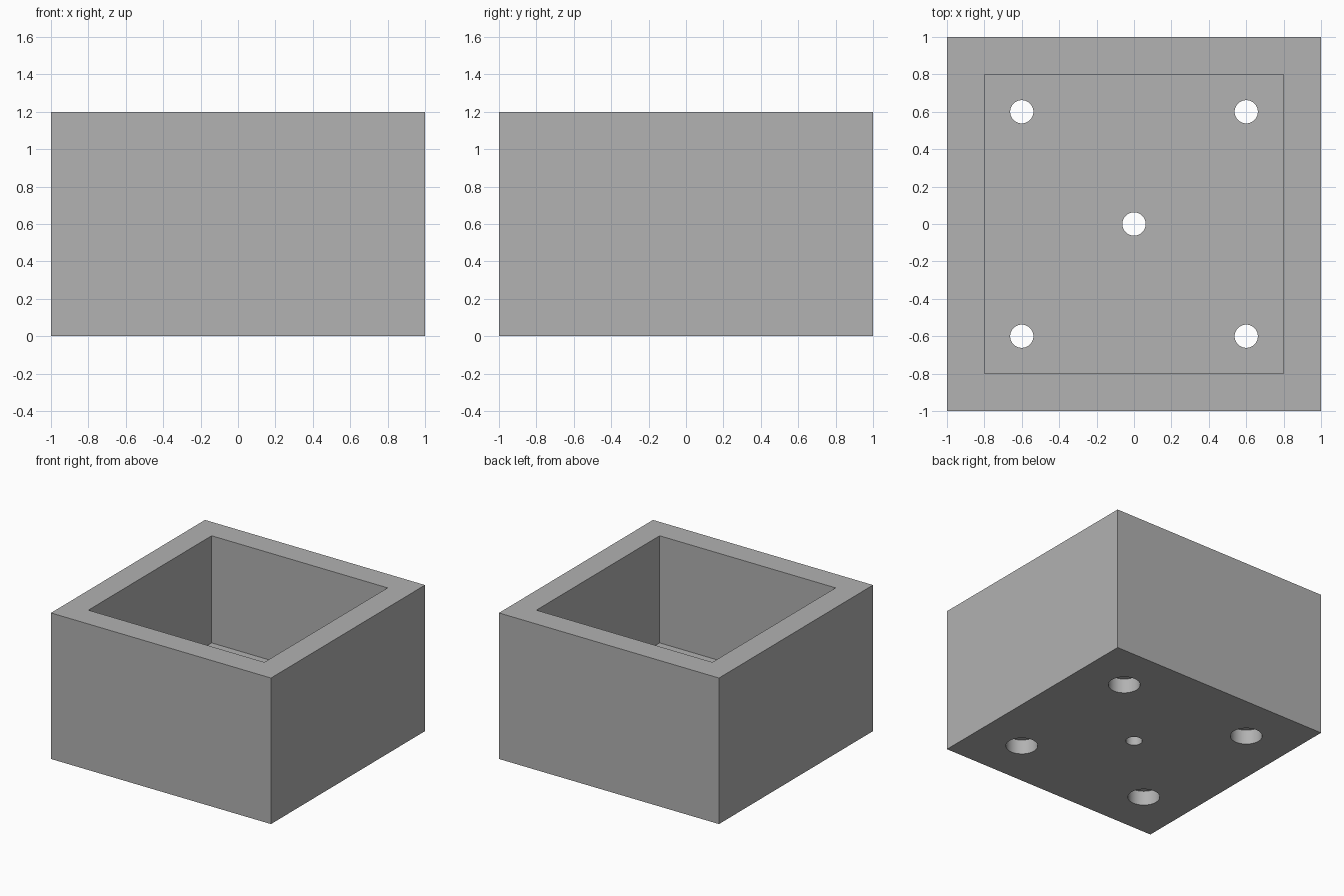
import bpy
from math import radians

cube = bpy.data.objects.get("Cube")
if cube:
    bpy.data.objects.remove(cube, do_unlink=True)

grey = bpy.data.materials.new("plain grey")
grey.use_nodes = True
grey.diffuse_color = (0.445, 0.445, 0.445, 1)
grey.node_tree.nodes["Principled BSDF"].inputs["Base Color"].default_value = grey.diffuse_color

SIZE, HEIGHT, WALL, FLOOR = 2.0, 1.2, 0.2, 0.32
HOLE_R, RECESS_R, RECESS_DEPTH = 0.062, 0.12, 0.12
CORNER = 0.6


def block(name, width, z0, z1):
    bpy.ops.mesh.primitive_cube_add(size=1, location=(0, 0, (z0 + z1) / 2))
    ob = bpy.context.object
    ob.name = name
    ob.scale = (width, width, z1 - z0)
    bpy.ops.object.transform_apply(location=True, scale=True)
    ob.data.materials.append(grey)
    return ob


def drill(name, x, y, radius, z0, z1):
    bpy.ops.mesh.primitive_cylinder_add(vertices=64, radius=radius, depth=z1 - z0,
                                        location=(x, y, (z0 + z1) / 2))
    ob = bpy.context.object
    ob.name = name
    ob.data.materials.append(grey)
    return ob


def cut(target, cutter):
    mod = target.modifiers.new("cut", 'BOOLEAN')
    mod.operation = 'DIFFERENCE'
    mod.solver = 'EXACT'
    mod.object = cutter
    bpy.context.view_layer.objects.active = target
    bpy.ops.object.modifier_apply(modifier=mod.name)
    bpy.data.objects.remove(cutter, do_unlink=True)


# Square box with an open cavity
box = block("box", SIZE, 0, HEIGHT)
cut(box, block("cavity_cutter", SIZE - 2 * WALL, FLOOR, HEIGHT + 0.1))

# Centre hole, and corner holes with wider recesses underneath
cut(box, drill("centre_hole_cutter", 0, 0, HOLE_R, -0.1, FLOOR + 0.1))
for x in (-CORNER, CORNER):
    for y in (-CORNER, CORNER):
        cut(box, drill("recess_cutter", x, y, RECESS_R, -0.1, RECESS_DEPTH))
        cut(box, drill("hole_cutter", x, y, HOLE_R, -0.1, FLOOR + 0.1))

# Smooth hole walls, sharp edges elsewhere
bpy.ops.object.select_all(action='DESELECT')
box.select_set(True)
bpy.context.view_layer.objects.active = box
bpy.ops.object.shade_smooth_by_angle(angle=radians(30))
